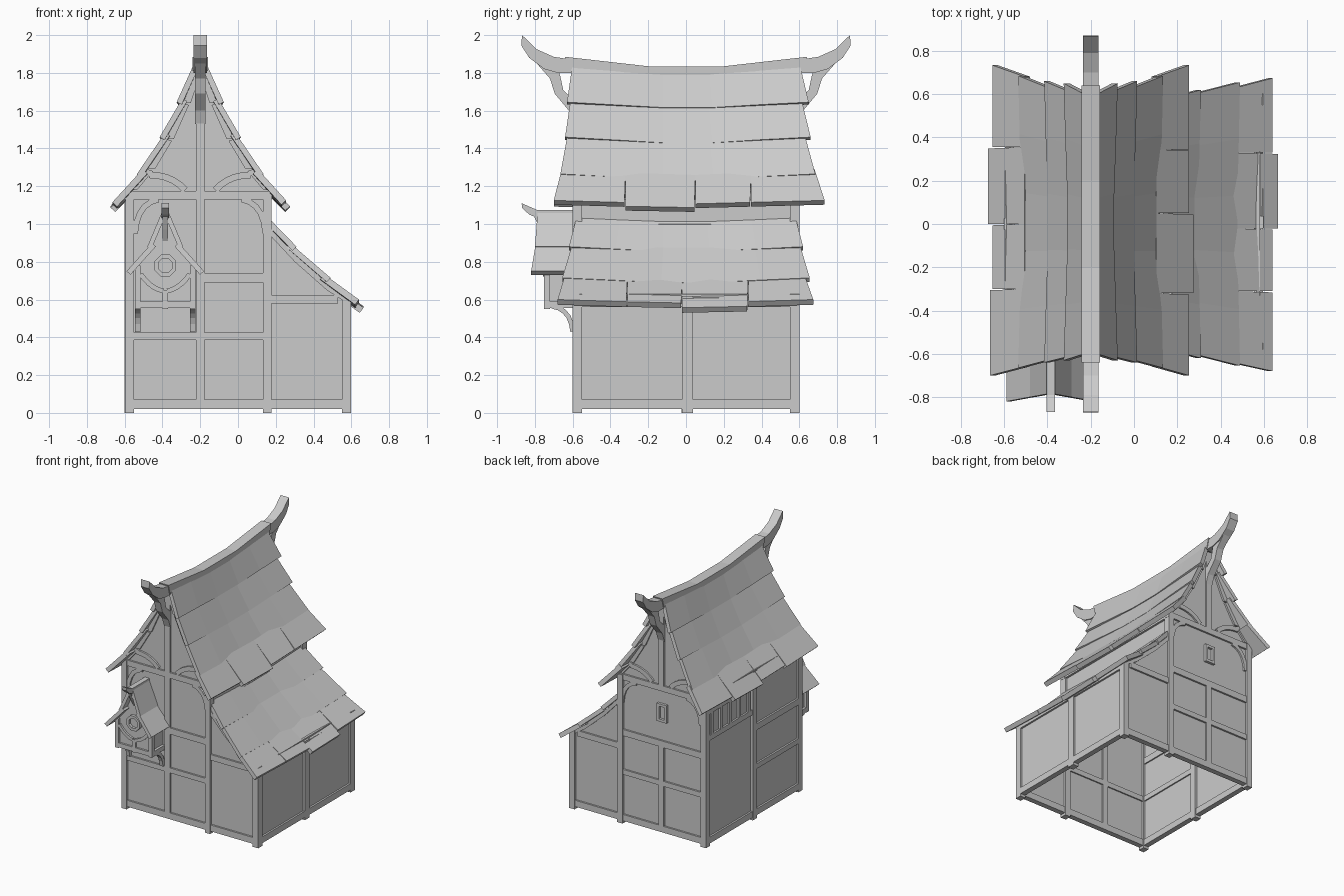
import bpy, bmesh, math
from mathutils import Vector

if "Cube" in bpy.data.objects:
    bpy.data.objects.remove(bpy.data.objects["Cube"])

CX = -0.2  # main ridge line


def finish(name, bm):
    bmesh.ops.recalc_face_normals(bm, faces=bm.faces)
    me = bpy.data.meshes.new(name)
    bm.to_mesh(me)
    bm.free()
    ob = bpy.data.objects.new(name, me)
    bpy.context.collection.objects.link(ob)
    return ob


def prism(name, pts, axis, a, b):
    """Extrude a 2D outline: axis y takes (x,z) points, axis x takes (y,z)."""
    bm = bmesh.new()
    place = (lambda p, t: (p[0], t, p[1])) if axis == 'y' else (lambda p, t: (t, p[0], p[1]))
    lo = [bm.verts.new(place(p, a)) for p in pts]
    hi = [bm.verts.new(place(p, b)) for p in pts]
    bm.faces.new(lo)
    bm.faces.new(hi)
    n = len(pts)
    for i in range(n):
        j = (i + 1) % n
        bm.faces.new((lo[i], lo[j], hi[j], hi[i]))
    return finish(name, bm)


def box(name, x0, x1, y0, y1, z0, z1):
    return prism(name, [(x0, z0), (x1, z0), (x1, z1), (x0, z1)], 'y', y0, y1)


def strut(name, p0, c, p1, w, axis, a, b):
    """Curved timber along a quadratic curve."""
    p0, c, p1 = Vector(p0), Vector(c), Vector(p1)
    left, right = [], []
    for i in range(6):
        t = i / 5
        p = p0 * (1 - t) ** 2 + c * 2 * t * (1 - t) + p1 * t * t
        d = ((c - p0) * (1 - t) + (p1 - c) * t).normalized() * w / 2
        left.append(p + Vector((-d.y, d.x)))
        right.append(p - Vector((-d.y, d.x)))
    return prism(name, left + right[::-1], axis, a, b)


def sheet(name, cx, side, top, bot, ytop, ybot, sag=0.035, lift=0.018, th=0.03, cols=6):
    """Roof slab on one slope; the middle sags and the lower edge lifts at the ends."""
    bm = bmesh.new()
    d = (Vector(bot) - Vector(top)).normalized()
    nrm = Vector((-d.y, d.x))
    rings = []
    for i in range(cols):
        t = i / (cols - 1)
        ring = []
        for (hw, z), (ya, yb), k in ((top, ytop, 0), (bot, ybot, 1)):
            y = ya + (yb - ya) * t
            m = 1 - min(max((abs(y) - 0.15) / 0.45, 0), 1)
            p = Vector((hw, z)) - nrm * lift * k * m
            p.y -= sag * m * (0.6 if k else 1)
            ring.append((p, y))
        (a, ya), (b, yb) = ring
        quad = [(a, ya), (b, yb), (b - nrm * th, yb), (a - nrm * th, ya)]
        rings.append([bm.verts.new((cx + side * p.x, y, p.y)) for p, y in quad])
    for r, s in zip(rings, rings[1:]):
        for i in range(4):
            j = (i + 1) % 4
            bm.faces.new((r[i], r[j], s[j], s[i]))
    bm.faces.new(rings[0])
    bm.faces.new(rings[-1])
    return finish(name, bm)


def tiles(name, cx, side, top, bot, cuts, reach):
    """Bottom row of broad separate shingles."""
    for i, (ya, yb) in enumerate(zip(cuts, cuts[1:])):
        ta = ya * 0.94 if i == 0 else ya
        tb = yb * 0.92 if i == len(cuts) - 2 else yb
        e = reach[i]
        sheet(f"{name}_{i}", cx, side, top, (bot[0] + e, bot[1] - e), (ta, tb),
              (ya, yb - 0.006), sag=0.03, lift=0.0, th=0.034, cols=2)


# main roof: three sagging layers and a shingle row on each slope
layers = [((0.03, 1.855), (0.125, 1.645), 0.60, 0.64),
          ((0.095, 1.665), (0.215, 1.46), 0.61, 0.65),
          ((0.185, 1.485), (0.335, 1.265), 0.625, 0.675)]
for side, lab in ((1, "right"), (-1, "left")):
    for i, (t, b, y0, y1) in enumerate(layers):
        sheet(f"roof_{lab}_layer_{i}", CX, side, t, b, (-y0, y0), (-y1 + 0.01, y1 + 0.01))
tiles("roof_right_shingle", CX, 1, (0.305, 1.29), (0.455, 1.125), (-0.70, -0.32, 0.05, 0.345, 0.74), (0, 0.02, 0, 0))
tiles("roof_left_shingle", CX, -1, (0.305, 1.29), (0.455, 1.125), (-0.70, -0.30, 0, 0.355, 0.74), (0.01, 0, 0.02, 0))

# lean-to roof
for i, (t, b, y0, y1) in enumerate([((0.16, 1.035), (0.31, 0.88), 0.58, 0.62),
                                    ((0.275, 0.90), (0.49, 0.715), 0.60, 0.655)]):
    sheet(f"lean_to_layer_{i}", 0, 1, t, b, (-y0, y0), (-y1, y1), sag=0.02)
tiles("lean_to_shingle", 0, 1, (0.455, 0.735), (0.64, 0.60), (-0.68, -0.31, -0.02, 0.33, 0.68), (0, 0, 0.025, 0))

# ridge beam, horns and horn brackets
prism("ridge_beam", [(-0.64, 1.885), (-0.2, 1.835), (0.2, 1.835), (0.64, 1.885),
                     (0.62, 1.81), (0.2, 1.78), (-0.2, 1.78), (-0.62, 1.81)], 'x', CX - 0.042, CX + 0.042)
horn = [(0.6, 1.87), (0.70, 1.885), (0.79, 1.925), (0.868, 2.0), (0.872, 1.945),
        (0.83, 1.88), (0.75, 1.82), (0.68, 1.80), (0.6, 1.80)]
bracket = [(0.79, 1.85), (0.72, 1.77), (0.695, 1.69), (0.62, 1.60), (0.595, 1.53),
           (0.59, 1.65), (0.65, 1.71), (0.665, 1.78), (0.68, 1.83)]
for s, lab in ((-1, "front"), (1, "back")):
    prism(f"{lab}_horn", [(s * y, z) for y, z in horn], 'x', CX - 0.036, CX + 0.036)
    prism(f"{lab}_horn_bracket", [(s * y, z) for y, z in bracket], 'x', CX - 0.028, CX + 0.028)

# end walls with gables, lean-to ends, timber framing
gable = [(0.375, 0.02), (0.375, 1.18), (0.28, 1.29), (0.18, 1.45), (0.09, 1.64), (0.03, 1.80)]
wall = [(CX + x, z) for x, z in gable] + [(CX - x, z) for x, z in gable[::-1]]
shed = [(0.16, 0.02), (0.58, 0.02), (0.58, 0.62), (0.47, 0.69), (0.30, 0.84), (0.16, 0.99)]
for s, lab in ((-1, "front"), (1, "back")):
    def yb(a, b):
        return sorted((s * a, s * b))
    prism(f"{lab}_wall", wall, 'y', *yb(0.565, 0.582))
    prism(f"{lab}_lean_to_wall", shed, 'y', *yb(0.565, 0.582))
    for n, x0, x1, z1 in (("left_post", -0.595, -0.55, 1.17), ("right_post", 0.132, 0.178, 1.17),
                          ("lean_to_post", 0.55, 0.597, 0.63)):
        box(f"{lab}_{n}", x0, x1, *yb(0.55, 0.602), 0, z1)
    ytim = yb(0.555, 0.596)
    box(f"{lab}_middle_post", -0.223, -0.177, *ytim, 0.02, 1.8 if s < 0 else 0.7)
    box(f"{lab}_king_post", -0.223, -0.177, *ytim, 1.15, 1.8)
    for n, x0, x1, z0, z1 in (("sill", -0.56, 0.56, 0.02, 0.07), ("low_beam", -0.56, 0.14, 0.385, 0.425),
                              ("mid_beam", -0.2 if s < 0 else -0.56, 0.14, 0.69, 0.74),
                              ("tie_beam", -0.6, 0.18, 1.13, 1.175), ("lean_to_beam", 0.17, 0.53, 0.58, 0.625)):
        box(f"{lab}_{n}", x0, x1, *ytim, z0, z1)
    for m in (-1, 1):
        strut(f"{lab}_corner_brace", (CX + m * 0.345, 0.95), (CX + m * 0.335, 1.11),
              (CX + m * 0.22, 1.13), 0.03, 'y', *ytim)
        strut(f"{lab}_gable_brace", (CX + m * 0.08, 1.18), (CX + m * 0.15, 1.26),
              (CX + m * 0.27, 1.26), 0.035, 'y', *ytim)
        for (xa, za), (xb, zb) in zip(gable[1:], gable[2:]):
            prism(f"{lab}_rafter", [(CX + m * xa, za), (CX + m * xb, zb), (CX + m * max(xb - 0.03, 0), zb - 0.01),
                                    (CX + m * (xa - 0.04), za)], 'y', *ytim)
    for (xa, za), (xb, zb) in zip(shed[2:], shed[3:]):
        prism(f"{lab}_lean_to_rafter", [(xa, za), (xb, zb), (xb, zb - 0.04), (xa, za - 0.04)], 'y', *ytim)

# left wall
box("left_wall", -0.582, -0.565, -0.58, 0.58, 0.02, 1.18)
box("left_middle_post", -0.6, -0.55, -0.025, 0.025, 0, 1.17)
for n, y0, y1, z0, z1 in (("sill", -0.56, 0.56, 0.02, 0.07), ("plate", -0.6, 0.6, 1.13, 1.175),
                          ("low_beam", -0.56, 0, 0.385, 0.425), ("mid_beam", -0.56, 0, 0.69, 0.74),
                          ("window_sill", 0.02, 0.55, 0.83, 0.87), ("window_head", 0.02, 0.55, 1.04, 1.08)):
    box(f"left_{n}", -0.596, -0.555, y0, y1, z0, z1)
for i in range(5):
    y = 0.065 + i * 0.115
    box("left_window_bar", -0.596, -0.57, y - 0.014, y + 0.014, 0.86, 1.05)

# right walls: upper strip above the lean-to, and the lean-to side
box("upper_right_wall", 0.145, 0.162, -0.58, 0.58, 0.9, 1.18)
box("right_plate", 0.135, 0.178, -0.6, 0.6, 1.13, 1.175)
box("right_ledge", 0.135, 0.175, -0.6, 0.6, 0.95, 1.0)
box("lean_to_side_wall", 0.565, 0.582, -0.58, 0.58, 0.02, 0.63)
box("lean_to_middle_post", 0.55, 0.598, -0.02, 0.038, 0, 0.62)
box("lean_to_sill", 0.555, 0.596, -0.56, 0.56, 0.02, 0.07)
box("lean_to_plate", 0.555, 0.596, -0.58, 0.58, 0.56, 0.61)

# small back window


def frame(name, x0, x1, y0, y1, z0, z1, w):
    box(name, x0, x0 + w, y0, y1, z0, z1)
    box(name, x1 - w, x1, y0, y1, z0, z1)
    box(name, x0 + w, x1 - w, y0, y1, z0, z0 + w)
    box(name, x0 + w, x1 - w, y0, y1, z1 - w, z1)


frame("back_window_frame", -0.25, -0.165, 0.575, 0.602, 0.89, 1.03, 0.02)

# oriel on the front wall
OX = -0.385
prism("oriel_body", [(OX - 0.14, 0.56), (OX + 0.14, 0.56), (OX + 0.14, 0.78), (OX + 0.07, 0.87),
                     (OX + 0.015, 1.03), (OX - 0.015, 1.03), (OX - 0.07, 0.87), (OX - 0.14, 0.78)], 'y', -0.735, -0.57)
box("oriel_base_beam", OX - 0.155, OX + 0.155, -0.75, -0.72, 0.555, 0.59)
box("oriel_center_post", OX - 0.015, OX + 0.015, -0.75, -0.72, 0.55, 0.65)
for m, lab in ((-1, "left"), (1, "right")):
    xs = sorted((OX + m * 0.13, OX + m * 0.16))
    box(f"oriel_{lab}_post", *xs, -0.752, -0.72, 0.55, 0.78)
    box(f"oriel_{lab}_beam", *xs, -0.74, -0.59, 0.555, 0.59)
    strut(f"oriel_{lab}_bracket", (-0.71, 0.565), (-0.61, 0.55), (-0.6, 0.43), 0.025, 'x', *xs)
    strut(f"oriel_{lab}_arch", (OX + m * 0.01, 0.645), (OX + m * 0.08, 0.66), (OX + m * 0.13, 0.735), 0.025, 'y', -0.75, -0.73)
    sheet(f"oriel_roof_{lab}_upper", OX, m, (0.015, 1.07), (0.095, 0.88), (-0.785, -0.58), (-0.80, -0.58), 0, 0, 0.025, 2)
    sheet(f"oriel_roof_{lab}_lower", OX, m, (0.07, 0.90), (0.205, 0.75), (-0.795, -0.58), (-0.82, -0.58), 0, 0, 0.028, 2)
prism("oriel_ridge_horn", [(-0.58, 1.075), (-0.79, 1.075), (-0.87, 1.11), (-0.868, 1.085),
                           (-0.83, 1.05), (-0.78, 1.03), (-0.58, 1.03)], 'x', OX - 0.02, OX + 0.02)
prism("oriel_horn_bracket", [(-0.81, 1.05), (-0.77, 0.97), (-0.73, 0.9), (-0.73, 0.96), (-0.76, 1.04)],
      'x', OX - 0.014, OX + 0.014)

# octagonal window ring
for i in range(8):
    a, b = math.radians(22.5 + 45 * i), math.radians(67.5 + 45 * i)
    prism("octagon_window_frame", [(OX + r * math.cos(t), 0.78 + r * math.sin(t))
                                   for r, t in ((0.062, a), (0.062, b), (0.04, b), (0.04, a))], 'y', -0.757, -0.73)
